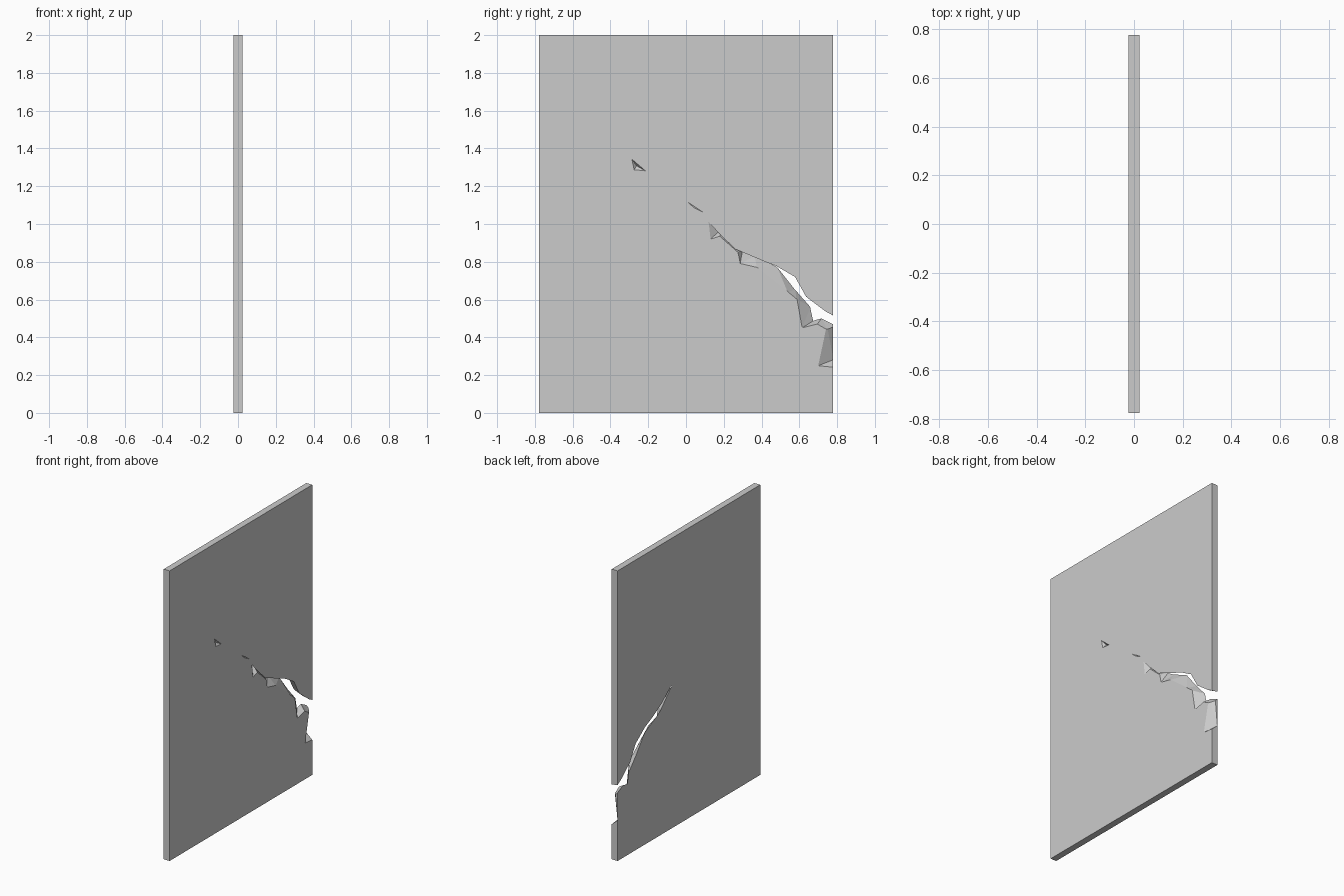
import bpy, bmesh

if "Cube" in bpy.data.objects:
    bpy.data.objects.remove(bpy.data.objects["Cube"])

HX, HY, H = 0.0225, 0.777, 2.0


def mesh_object(name, verts, faces):
    bm = bmesh.new()
    vs = [bm.verts.new(v) for v in verts]
    for f in faces:
        bm.faces.new([vs[i] for i in f])
    bmesh.ops.triangulate(bm, faces=bm.faces[:])
    bmesh.ops.recalc_face_normals(bm, faces=bm.faces[:])
    me = bpy.data.meshes.new(name)
    bm.to_mesh(me)
    bm.free()
    ob = bpy.data.objects.new(name, me)
    bpy.context.collection.objects.link(ob)
    return ob


def loft_cutter(name, pairs, over=0.05):
    """Loft between (y, z) outlines on the +x and -x faces, run slightly past both."""
    n = len(pairs)
    near, far = [], []
    for ya, za, yb, zb in pairs:
        dy, dz = (ya - yb) * over, (za - zb) * over
        near.append((HX * (1 + 2 * over), ya + dy, za + dz))
        far.append((-HX * (1 + 2 * over), yb - dy, zb - dz))
    faces = [range(n), range(2 * n - 1, n - 1, -1)]
    faces += [(i, n + i, n + (i + 1) % n, (i + 1) % n) for i in range(n)]
    return mesh_object(name, near + far, faces)


def chip_cutter(name, tri, apex):
    """Shallow pyramid chip in the +x face."""
    verts = [(HX + 0.001, y, z) for y, z in tri] + [apex]
    return mesh_object(name, verts, [(0, 1, 2), (0, 3, 1), (1, 3, 2), (2, 3, 0)])


# Wall slab
bpy.ops.mesh.primitive_cube_add(size=1, location=(0, 0, H / 2))
slab = bpy.context.object
slab.name = "cracked_wall_panel"
slab.scale = (2 * HX, 2 * HY, H)
bpy.ops.object.transform_apply(location=True, rotation=False, scale=True)

# Through crack: front y, z then back y, z, upper lip then lower lip
crack = [
    (.12, 1.01, .195, .985), (.18, .945, .20, .98), (.26, .868, .30, .90),
    (.42, .80, .40, .845), (.477, .779, .477, .81), (.577, .72, .58, .735),
    (.636, .615, .64, .63), (.742, .535, .742, .545), (.80, .505, .80, .51),
    (.80, .44, .80, .46), (.747, .44, .72, .498), (.694, .47, .69, .493),
    (.615, .45, .673, .487), (.588, .60, .657, .562), (.54, .64, .577, .652),
    (.38, .768, .477, .775), (.29, .79, .36, .83), (.275, .85, .30, .87),
    (.18, .935, .20, .97), (.13, .92, .19, .975),
]
# Broken corner below the crack at the edge
notch = [(.747, .475, .797, .475), (.70, .25, .777, .28),
         (.83, .236, .83, .275), (.83, .475, .83, .475)]

cutters = [
    loft_cutter("crack_cutter", crack),
    loft_cutter("notch_cutter", notch),
    chip_cutter("upper_chip_cutter", [(-.288, 1.345), (-.275, 1.286), (-.212, 1.28)],
                (0.004, -.262, 1.308)),
    chip_cutter("middle_chip_cutter", [(.003, 1.12), (.04, 1.087), (.097, 1.058)],
                (0.005, .06, 1.09)),
]

# Carve the slab
bpy.context.view_layer.objects.active = slab
for c in cutters:
    c.hide_render = True
    m = slab.modifiers.new(c.name, 'BOOLEAN')
    m.operation = 'DIFFERENCE'
    m.solver = 'EXACT'
    m.object = c
    bpy.ops.object.modifier_apply(modifier=m.name)
for c in cutters:
    bpy.data.objects.remove(c)
